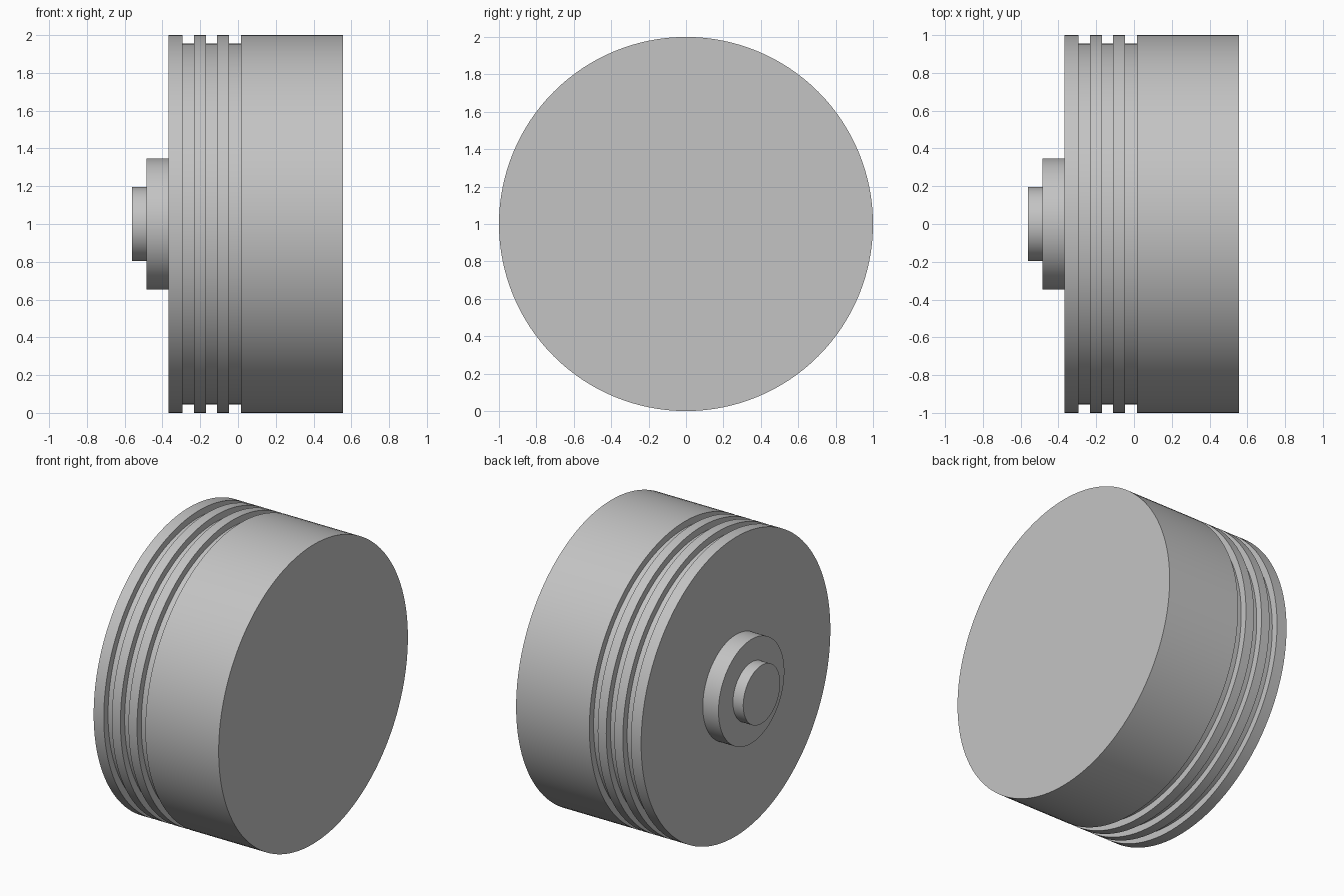
import bpy
import bmesh
import math
from mathutils import Matrix, Vector

cube = bpy.data.objects.get("Cube")
if cube:
    bpy.data.objects.remove(cube, do_unlink=True)

SEGMENTS = 128
CENTRE_Z = 1.0

metal = bpy.data.materials.new("light_grey_metal")
metal.use_nodes = True
grey = (0.55, 0.55, 0.55, 1)
metal.diffuse_color = grey
metal.node_tree.nodes["Principled BSDF"].inputs["Base Color"].default_value = grey


def turned_part(name, profile):
    """Revolve a profile of (x, radius) points about the x axis and cap both ends."""
    bm = bmesh.new()
    rings = []
    for x, r in profile:
        ring = []
        for i in range(SEGMENTS):
            a = math.tau * i / SEGMENTS
            ring.append(bm.verts.new((x, r * math.cos(a), CENTRE_Z + r * math.sin(a))))
        rings.append(ring)
    for a, b in zip(rings, rings[1:]):
        for i in range(SEGMENTS):
            j = (i + 1) % SEGMENTS
            bm.faces.new((a[i], a[j], b[j], b[i]))
    bm.faces.new(rings[0])
    bm.faces.new(rings[-1])
    bmesh.ops.recalc_face_normals(bm, faces=bm.faces)
    mesh = bpy.data.meshes.new(name)
    bm.to_mesh(mesh)
    bm.free()
    mesh.materials.append(metal)
    obj = bpy.data.objects.new(name, mesh)
    bpy.context.collection.objects.link(obj)
    bpy.ops.object.select_all(action="DESELECT")
    obj.select_set(True)
    bpy.context.view_layer.objects.active = obj
    bpy.ops.object.shade_smooth_by_angle(angle=math.radians(30))
    return obj


# Main drum with three square ring grooves
RADIUS, GROOVE_RADIUS = 1.0, 0.955
body = [(-0.368, RADIUS)]
for start, end in ((-0.293, -0.233), (-0.17, -0.11), (-0.047, 0.015)):
    body += [(start, RADIUS), (start, GROOVE_RADIUS), (end, GROOVE_RADIUS), (end, RADIUS)]
body.append((0.557, RADIUS))
turned_part("grooved_drum", body)

# Stepped boss on the right-hand end
turned_part("stepped_boss", [(-0.368, 0.348), (-0.484, 0.348), (-0.484, 0.195), (-0.56, 0.195)])
